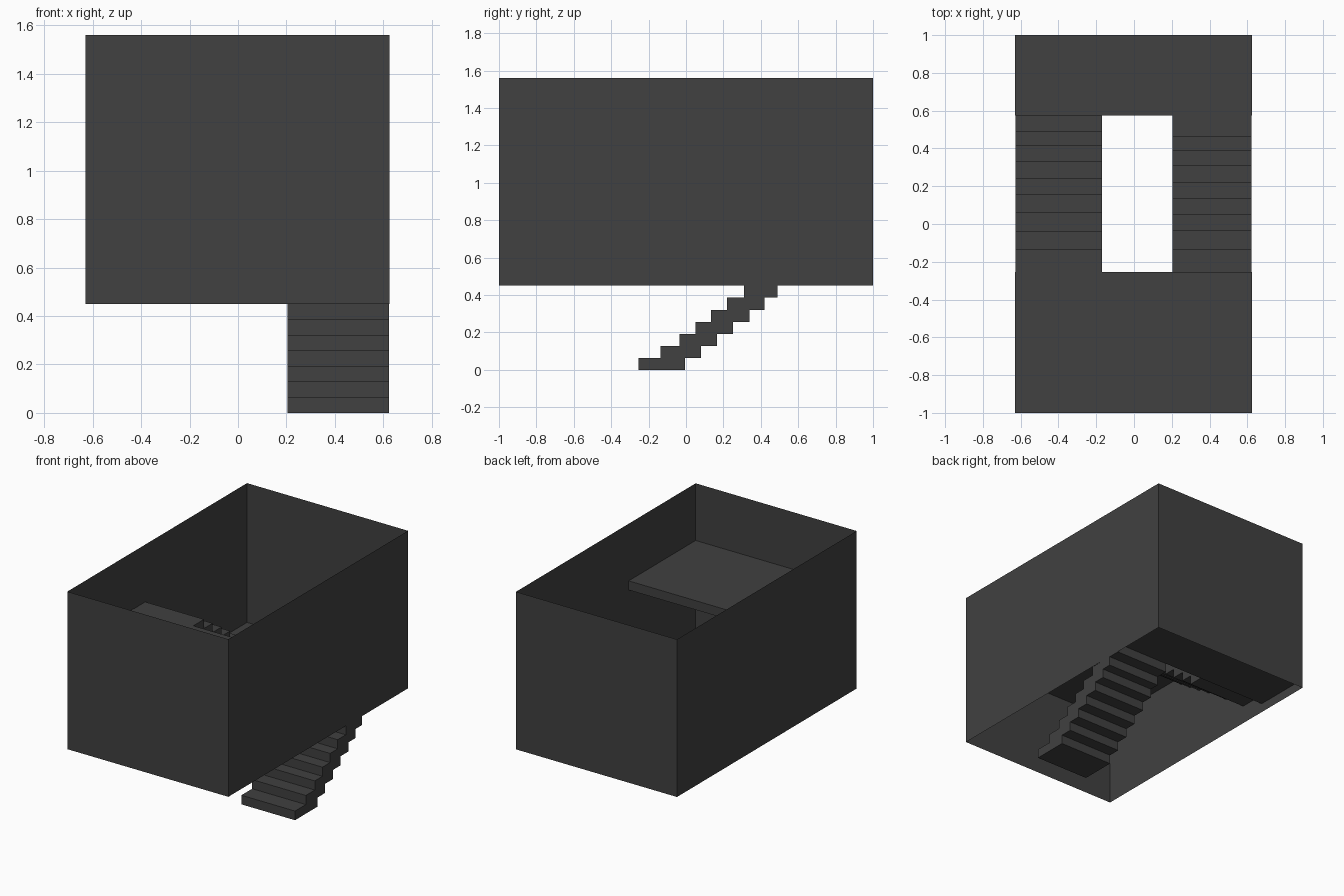
import bpy, bmesh

cube = bpy.data.objects.get("Cube")
if cube:
    bpy.data.objects.remove(cube, do_unlink=True)

# One dark grey for everything
grey = bpy.data.materials.new("dark_grey")
grey.use_nodes = True
colour = (0.052, 0.052, 0.052, 1)
grey.diffuse_color = colour
grey.node_tree.nodes["Principled BSDF"].inputs["Base Color"].default_value = colour

LEFT, RIGHT, FRONT, BACK = -0.63, 0.625, -1.0, 1.0
WALL_BOTTOM, WALL_TOP = 0.45, 1.56
RISE = 0.0643
WELL_LEFT, WELL_RIGHT, WELL_FRONT, WELL_BACK = -0.17, 0.205, -0.255, 0.575


def finish(name, bm):
    bmesh.ops.recalc_face_normals(bm, faces=bm.faces)
    mesh = bpy.data.meshes.new(name)
    bm.to_mesh(mesh)
    bm.free()
    mesh.materials.append(grey)
    obj = bpy.data.objects.new(name, mesh)
    bpy.context.collection.objects.link(obj)
    return obj


def extrude_face(bm, face, offset):
    result = bmesh.ops.extrude_face_region(bm, geom=[face])
    verts = [g for g in result["geom"] if isinstance(g, bmesh.types.BMVert)]
    bmesh.ops.translate(bm, vec=offset, verts=verts)


def slab(name, y0, y1, top):
    """Full-width landing, one riser thick."""
    bm = bmesh.new()
    corners = [(LEFT, y0), (RIGHT, y0), (RIGHT, y1), (LEFT, y1)]
    face = bm.faces.new([bm.verts.new((x, y, top - RISE)) for x, y in corners])
    extrude_face(bm, face, (0, 0, RISE))
    # extrude_face_region keeps the source face, so the slab is closed
    return finish(name, bm)


def flight(name, x0, x1, risers, end, base, direction):
    """Stepped top and stepped soffit, extruded across the flight."""
    n = len(risers)
    ahead = risers + [end, end]
    profile = []
    for i, u in enumerate(risers):
        profile += [(u, i * RISE), (u, (i + 1) * RISE)]
    profile.append((end, n * RISE))
    for i in reversed(range(n)):
        back = min(ahead[i + 2] + 0.03, end)
        for point in ((back, (i + 1) * RISE), (back, i * RISE)):
            # drop repeated and straight-through points
            if point == profile[-1]:
                continue
            if len(profile) > 2 and point[0] == profile[-1][0] == profile[-2][0]:
                profile.pop()
            profile.append(point)
    bm = bmesh.new()
    face = bm.faces.new([bm.verts.new((x0, direction * u, base + z)) for u, z in profile])
    extrude_face(bm, face, (x1 - x0, 0, 0))
    return finish(name, bm)


# Thin enclosing walls, open above and below
bm = bmesh.new()
ring = [(LEFT, FRONT), (RIGHT, FRONT), (RIGHT, BACK), (LEFT, BACK)]
low = [bm.verts.new((x, y, WALL_BOTTOM)) for x, y in ring]
high = [bm.verts.new((x, y, WALL_TOP)) for x, y in ring]
for i in range(4):
    j = (i + 1) % 4
    bm.faces.new((low[i], low[j], high[j], high[i]))
finish("stairwell_walls", bm)

# Lower flight climbs to the back, upper flight returns to the front
lower = [WELL_FRONT, -0.135, -0.035, 0.05, 0.135, 0.22, 0.31, 0.39, 0.46]
upper = [-WELL_BACK, -0.49, -0.415, -0.33, -0.24, -0.155, -0.06, 0.04, 0.135]
middle = len(lower) * RISE
flight("lower_flight", WELL_RIGHT, RIGHT - 0.002, lower, WELL_BACK, 0, 1)
flight("upper_flight", LEFT + 0.002, WELL_LEFT, upper, -WELL_FRONT, middle, -1)

# Landings at half height and at the top
slab("middle_landing", WELL_BACK, BACK, middle)
slab("top_landing", FRONT, WELL_FRONT, middle * 2)
